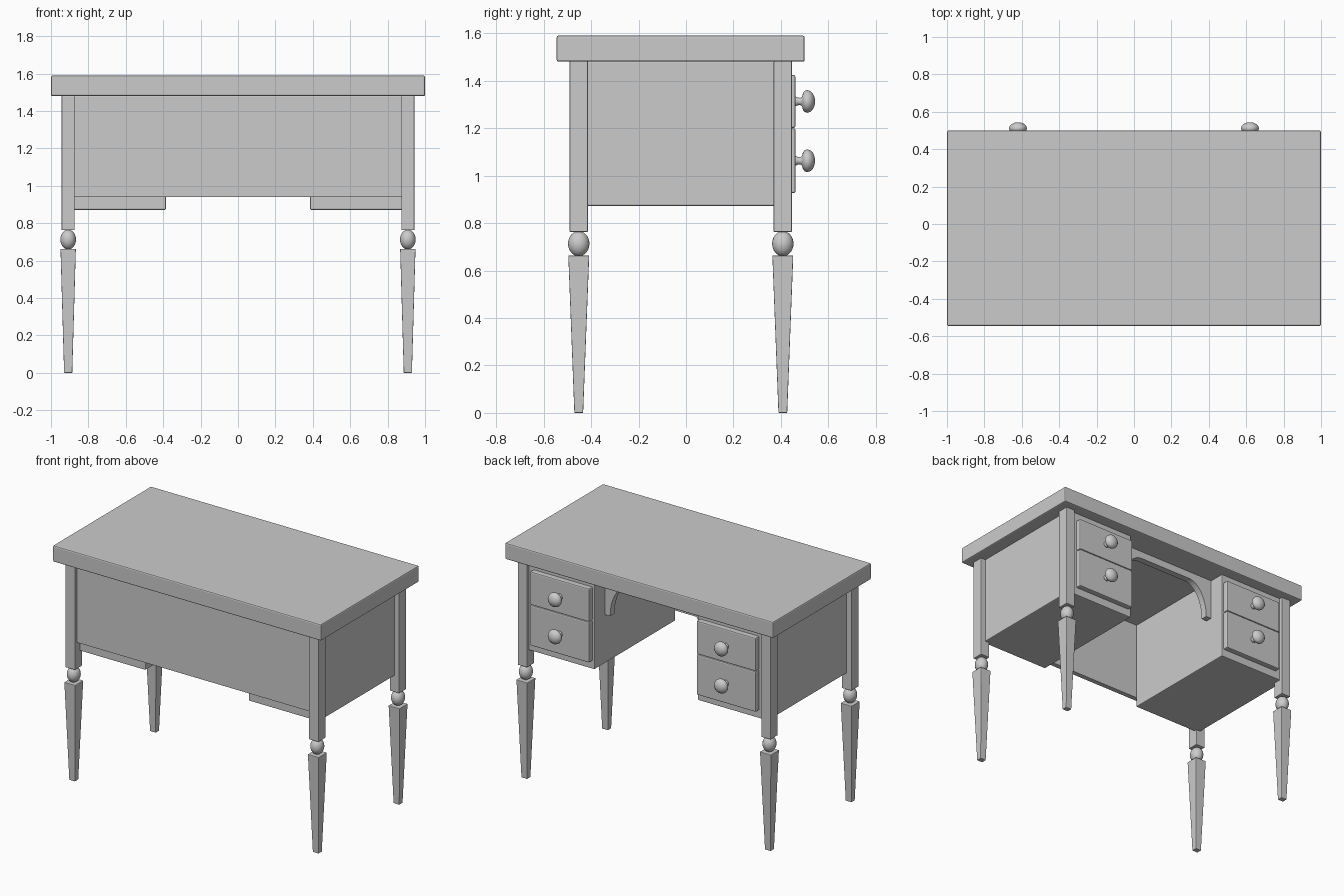
import bpy, bmesh, math
from mathutils import Vector

if "Cube" in bpy.data.objects:
    bpy.data.objects.remove(bpy.data.objects["Cube"])


def finish(name, bm, bevel=0.0, smooth=False):
    bmesh.ops.recalc_face_normals(bm, faces=bm.faces)
    me = bpy.data.meshes.new(name)
    bm.to_mesh(me)
    bm.free()
    ob = bpy.data.objects.new(name, me)
    bpy.context.collection.objects.link(ob)
    if smooth:
        for p in me.polygons:
            p.use_smooth = True
    if bevel:
        m = ob.modifiers.new("Bevel", 'BEVEL')
        m.width = bevel
        m.segments = 2
    return ob


def box(name, x, y, z, bevel=0.0, taper=None):
    """Box between ranges; taper scales the bottom face in x and y."""
    bm = bmesh.new()
    bmesh.ops.create_cube(bm, size=1)
    c = Vector((sum(x) / 2, sum(y) / 2, sum(z) / 2))
    s = (x[1] - x[0], y[1] - y[0], z[1] - z[0])
    for v in bm.verts:
        k = taper if taper and v.co.z < 0 else (1, 1)
        v.co = c + Vector((v.co.x * s[0] * k[0], v.co.y * s[1] * k[1], v.co.z * s[2]))
    return finish(name, bm, bevel)


def knob(name, x, y, z):
    """Mushroom knob turned about the y axis."""
    profile = [(0, 0), (.022, 0), (.017, .01), (.015, .022), (.02, .03), (.036, .034),
               (.045, .042), (.048, .053), (.044, .065), (.033, .076), (.017, .083), (0, .085)]
    bm = bmesh.new()
    vs = [bm.verts.new((r, d, 0)) for r, d in profile]
    es = [bm.edges.new(p) for p in zip(vs, vs[1:])]
    bmesh.ops.spin(bm, geom=vs + es, cent=(0, 0, 0), axis=(0, 1, 0),
                   angle=math.tau, steps=32)
    bmesh.ops.remove_doubles(bm, verts=bm.verts, dist=1e-5)
    bmesh.ops.translate(bm, verts=bm.verts, vec=(x, y, z))
    return finish(name, bm, smooth=True)


# desk top and modesty panel
box("desk_top", (-1, 1), (-.545, .5), (1.48, 1.59), .008)
box("front_panel", (-.88, .88), (-.47, -.435), (.94, 1.482), .003)

for side, s in (("right", 1), ("left", -1)):
    def mx(a, b):
        return tuple(sorted((a * s, b * s)))

    # legs: square post, turned ball, tapered foot
    for end, y in (("front", -.452), ("back", .408)):
        n = f"{side}_{end}_leg"
        cx = .908 * s
        box(n + "_post", (cx - .035, cx + .035), (y - .0385, y + .0385), (.763, 1.482), .003)
        box(n + "_taper", (cx - .041, cx + .041), (y - .044, y + .044), (0, .663), .003,
            taper=(.53, .42))
        bm = bmesh.new()
        bmesh.ops.create_uvsphere(bm, u_segments=24, v_segments=16, radius=1)
        for v in bm.verts:
            v.co = Vector((cx + v.co.x * .042, y + v.co.y * .045, .713 + v.co.z * .053))
        finish(n + "_ball", bm, smooth=True)

    # drawer pedestal with two drawers
    box(f"{side}_pedestal", mx(.385, .908), (-.437, .425), (.872, 1.482), .006)
    for level, z0, z1 in (("lower", .926, 1.199), ("upper", 1.201, 1.424)):
        box(f"{side}_{level}_drawer", mx(.40, .842), (.40, .461), (z0, z1), .007)
        knob(f"{side}_{level}_knob", .62 * s, .459, (z0 + z1) / 2)

# arched apron across the kneehole
arc = [(.20 + .145 * math.sin(t), 1.20 + .23 * math.cos(t))
       for t in [i * math.pi / 24 for i in range(13)]]
half = arc + [(.39, 1.20), (.39, 1.482)]
outline = half + [(-x, z) for x, z in reversed(half)]
bm = bmesh.new()
face = bm.faces.new([bm.verts.new((x, .27, z)) for x, z in outline])
ext = bmesh.ops.extrude_face_region(bm, geom=[face])
bmesh.ops.translate(bm, vec=(0, .045, 0),
                    verts=[g for g in ext["geom"] if isinstance(g, bmesh.types.BMVert)])
finish("kneehole_arch", bm)
